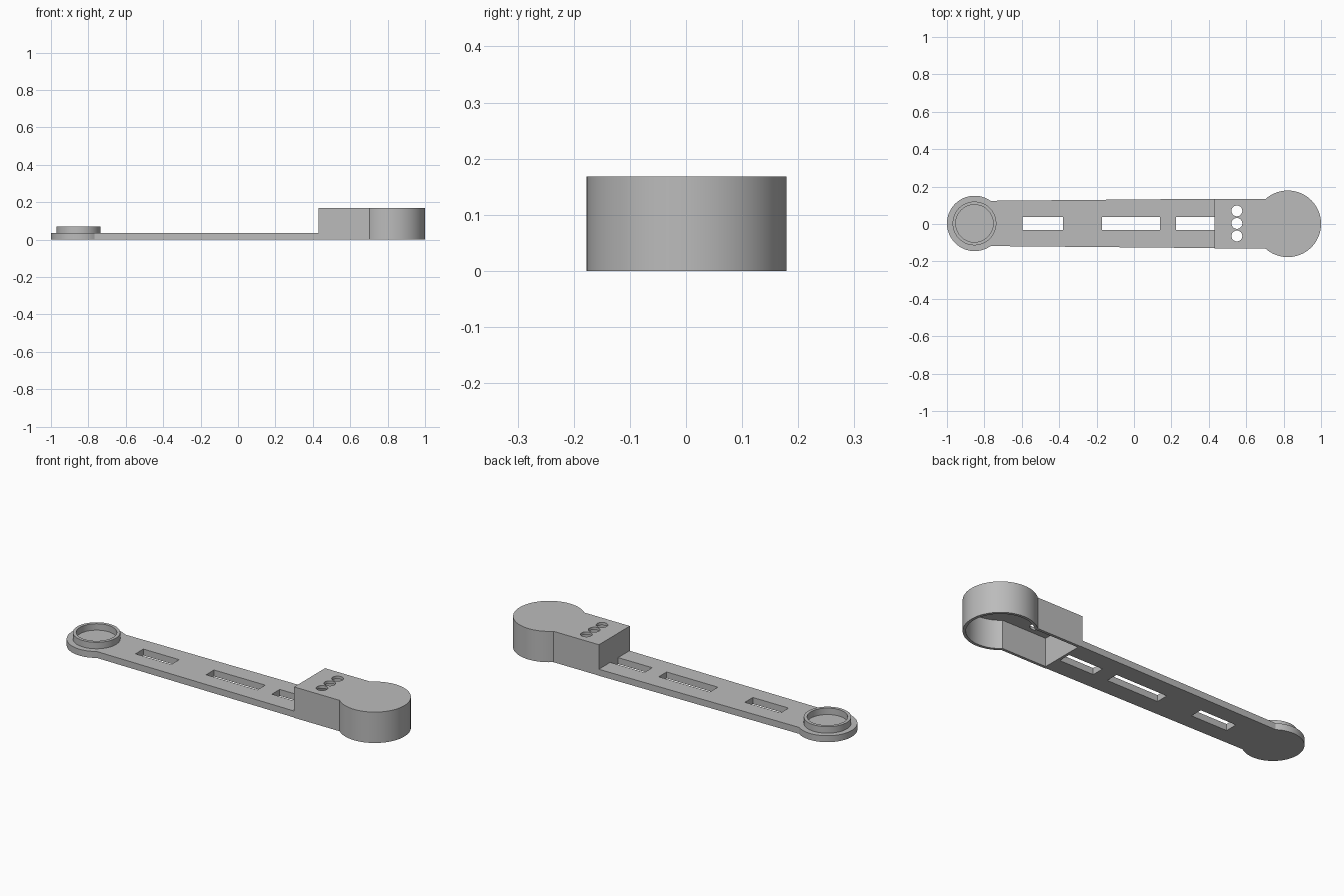
import bpy, bmesh, math

if "Cube" in bpy.data.objects:
    bpy.data.objects.remove(bpy.data.objects["Cube"], do_unlink=True)

GREY = (0.5, 0.5, 0.5, 1)
mat = bpy.data.materials.new("plain grey")
mat.use_nodes = True
mat.diffuse_color = GREY
mat.node_tree.nodes["Principled BSDF"].inputs["Base Color"].default_value = GREY


def prism(name, outline, z0, z1, cutter=False):
    """Extrude a closed outline from z0 to z1."""
    bm = bmesh.new()
    face = bm.faces.new([bm.verts.new((x, y, z0)) for x, y in outline])
    top = bmesh.ops.extrude_face_region(bm, geom=[face])["geom"]
    verts = [v for v in top if isinstance(v, bmesh.types.BMVert)]
    bmesh.ops.translate(bm, vec=(0, 0, z1 - z0), verts=verts)
    bmesh.ops.recalc_face_normals(bm, faces=bm.faces)
    mesh = bpy.data.meshes.new(name)
    bm.to_mesh(mesh)
    bm.free()
    mesh.materials.append(mat)
    obj = bpy.data.objects.new(name, mesh)
    bpy.context.collection.objects.link(obj)
    obj.hide_render = cutter
    return obj


def circle(cx, cy, r, n=64):
    return [(cx + r * math.cos(2 * math.pi * i / n),
             cy + r * math.sin(2 * math.pi * i / n)) for i in range(n)]


def keyhole(cx, cy, r, neck, end_x, end, side, n=64):
    """Round end at cx joined to a straight neck that runs to end_x."""
    a = math.asin(neck / r)
    arc = [a + (2 * math.pi - 2 * a) * i / n for i in range(n + 1)]
    pts = [(cx + side * r * math.cos(t), cy + r * math.sin(t)) for t in arc]
    return pts + [(end_x, cy - end), (end_x, cy + end)]


def rect(x0, x1, y0, y1):
    return [(x0, y0), (x1, y0), (x1, y1), (x0, y1)]


def finish(obj, cutters=()):
    """Cut the holes, then shade smooth with sharp edges kept."""
    bpy.ops.object.select_all(action='DESELECT')
    obj.select_set(True)
    bpy.context.view_layer.objects.active = obj
    for c in cutters:
        mod = obj.modifiers.new("cut", 'BOOLEAN')
        mod.operation, mod.solver, mod.object = 'DIFFERENCE', 'EXACT', c
        bpy.ops.object.modifier_apply(modifier=mod.name)
        bpy.data.objects.remove(c, do_unlink=True)
    bpy.ops.object.shade_smooth_by_angle(angle=math.radians(30))


# Flat arm with a round end and three slots
MID = 0.003
arm = prism("arm", keyhole(-0.852, MID, 0.148, 0.121, 0.435, 0.132, 1), 0, 0.035)
slots = [prism("slot_cutter", rect(x0, x1, -0.031, 0.037), -0.1, 0.1, True)
         for x0, x1 in ((-0.595, -0.38), (-0.17, 0.138), (0.225, 0.43))]
finish(arm, slots)

# Raised ring on the round end
ring = prism("ring", circle(-0.853, MID, 0.117), 0.03, 0.07)
finish(ring, [prism("ring_cutter", circle(-0.853, MID, 0.1), 0.035, 0.1, True)])

# Hollow housing, open below, with three holes in its top
WALL = 0.015
housing = prism("housing", keyhole(0.822, 0.001, 0.178, 0.133, 0.43, 0.133, -1), 0, 0.168)
cavity = prism("cavity_cutter", keyhole(0.822, 0.001, 0.178 - WALL, 0.133 - WALL,
                                        0.43 + WALL, 0.133 - WALL, -1),
               -0.1, 0.168 - WALL, True)
holes = [prism("hole_cutter", circle(0.55, MID + y, 0.029, 32), 0.1, 0.3, True)
         for y in (-0.067, 0, 0.067)]
finish(housing, [cavity] + holes)
